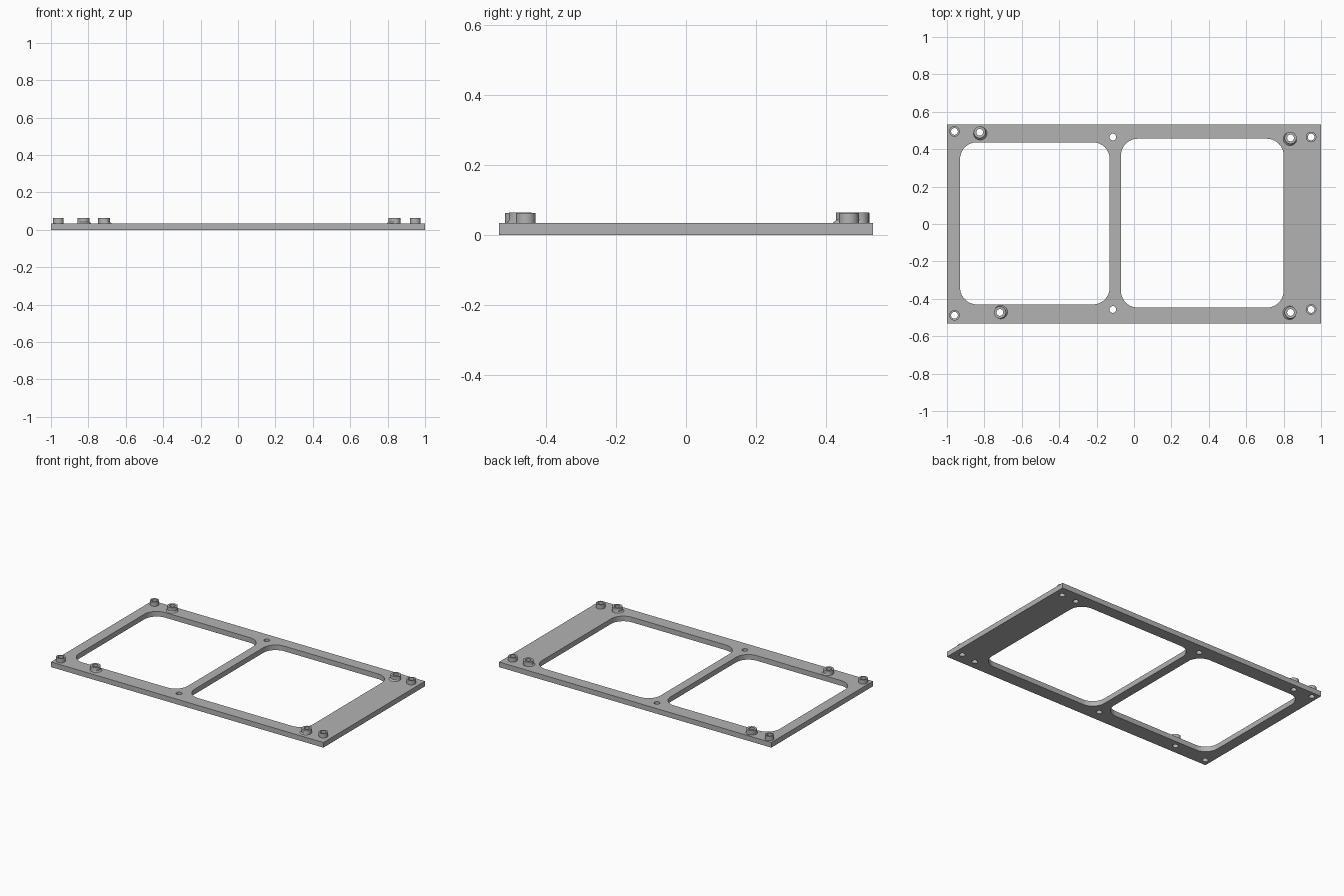
import bpy, bmesh, math
from mathutils import Vector

cube = bpy.data.objects.get("Cube")
if cube:
    bpy.data.objects.remove(cube)

PLATE_TOP = 0.034
HOLE = 0.018

metal = bpy.data.materials.new("plain grey")
metal.use_nodes = True
grey = (0.45, 0.45, 0.45, 1)
metal.diffuse_color = grey
metal.node_tree.nodes["Principled BSDF"].inputs["Base Color"].default_value = grey


def circle(x, y, r, n=32):
    return [(x + r * math.cos(2 * math.pi * i / n), y + r * math.sin(2 * math.pi * i / n))
            for i in range(n)]


def rounded_rect(x0, x1, y0, y1, r, n=10):
    corners = [(x1 - r, y1 - r), (x0 + r, y1 - r), (x0 + r, y0 + r), (x1 - r, y0 + r)]
    points = []
    for k, (cx, cy) in enumerate(corners):
        for i in range(n + 1):
            a = math.pi / 2 * (k + i / n)
            points.append((cx + r * math.cos(a), cy + r * math.sin(a)))
    return points


def finish(obj):
    obj.data.materials.clear()
    obj.data.materials.append(metal)
    bpy.ops.object.select_all(action='DESELECT')
    obj.select_set(True)
    bpy.context.view_layer.objects.active = obj
    bpy.ops.object.shade_smooth_by_angle(angle=math.radians(30))


def make_plate(name, outlines):
    # Nested outlines fill as a sheet with openings
    curve = bpy.data.curves.new(name, 'CURVE')
    curve.dimensions = '2D'
    curve.fill_mode = 'BOTH'
    curve.extrude = PLATE_TOP / 2
    for outline in outlines:
        spline = curve.splines.new('POLY')
        spline.points.add(len(outline) - 1)
        for p, (x, y) in zip(spline.points, outline):
            p.co = (x, y, 0, 1)
        spline.use_cyclic_u = True
    temp = bpy.data.objects.new(name + "_outline", curve)
    bpy.context.collection.objects.link(temp)
    graph = bpy.context.evaluated_depsgraph_get()
    mesh = bpy.data.meshes.new_from_object(temp.evaluated_get(graph))
    bpy.data.objects.remove(temp)
    bm = bmesh.new()
    bm.from_mesh(mesh)
    bmesh.ops.remove_doubles(bm, verts=bm.verts, dist=1e-5)
    bmesh.ops.translate(bm, verts=bm.verts, vec=(0, 0, PLATE_TOP / 2))
    bmesh.ops.recalc_face_normals(bm, faces=bm.faces)
    bm.to_mesh(mesh)
    bm.free()
    obj = bpy.data.objects.new(name, mesh)
    bpy.context.collection.objects.link(obj)
    finish(obj)


def make_boss(name, x, y, rings, flare=(0, 0)):
    # Each ring is (radius, height); the foot ring leans toward the flare
    bm = bmesh.new()
    loops = []
    for k, (r, z) in enumerate(rings):
        shift = Vector(flare) if k == 0 else Vector((0, 0))
        loops.append([bm.verts.new((px, py, z))
                      for px, py in circle(x + shift.x, y + shift.y, r)])
    for a, b in zip(loops, loops[1:]):
        for i in range(len(a)):
            j = (i + 1) % len(a)
            bm.faces.new((a[i], a[j], b[j], b[i]))
    mesh = bpy.data.meshes.new(name)
    bm.to_mesh(mesh)
    bm.free()
    obj = bpy.data.objects.new(name, mesh)
    bpy.context.collection.objects.link(obj)
    finish(obj)


# Fastener positions
corner_bosses = {"back_right": (-0.96, 0.495), "front_right": (-0.96, -0.488),
                 "back_left": (0.947, 0.465), "front_left": (0.947, -0.457)}
inner_bosses = {"back_right": (-0.825, 0.49, 0.003, -0.005),
                "front_right": (-0.717, -0.473, 0.005, 0.002),
                "back_left": (0.837, 0.46, -0.003, -0.005),
                "front_left": (0.837, -0.473, -0.005, -0.002)}
rib_holes = [(-0.113, 0.465), (-0.113, -0.457)]

# Frame plate with two windows and all through holes
outlines = [[(-1, -0.533), (1, -0.533), (1, 0.533), (-1, 0.533)],
            rounded_rect(-0.93, -0.13, -0.43, 0.437, 0.09),
            rounded_rect(-0.07, 0.80, -0.447, 0.456, 0.09)]
for p in list(corner_bosses.values()) + list(inner_bosses.values()) + rib_holes:
    outlines.append(circle(p[0], p[1], HOLE))
make_plate("frame_plate", outlines)

# Corner bosses: plain short tubes
for side, (x, y) in corner_bosses.items():
    make_boss(side + "_corner_boss", x, y,
              [(0.028, PLATE_TOP), (0.028, 0.062), (HOLE, 0.062), (HOLE, PLATE_TOP)])

# Inner bosses: wider tubes with a flared foot
for side, (x, y, fx, fy) in inner_bosses.items():
    make_boss(side + "_inner_boss", x, y,
              [(0.036, PLATE_TOP), (0.032, 0.042), (0.032, 0.064),
               (HOLE, 0.064), (HOLE, PLATE_TOP)], (fx, fy))
